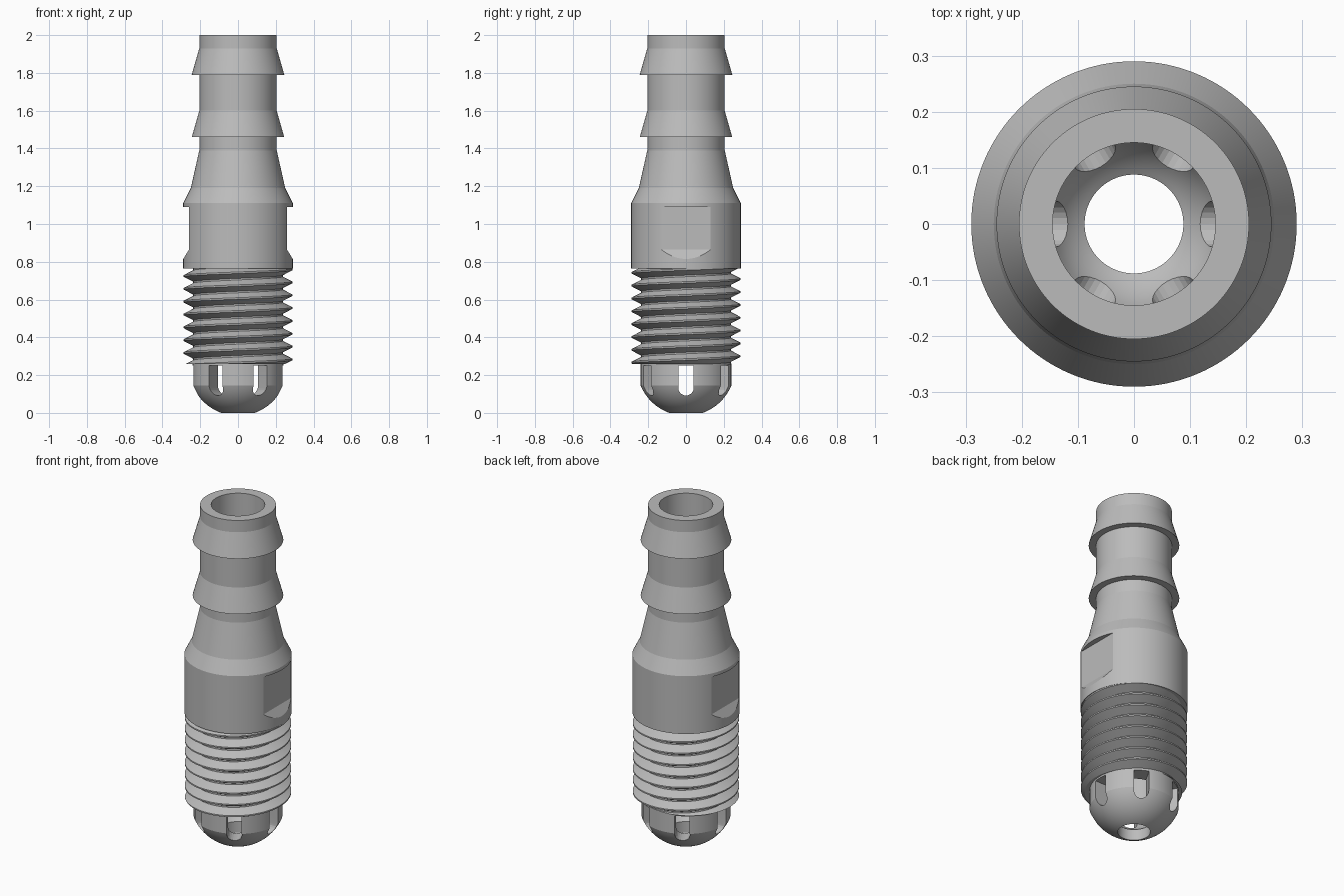
import bpy, bmesh
from math import pi, cos, sin, asin, acos
from mathutils import Matrix, Vector

if "Cube" in bpy.data.objects:
    bpy.data.objects.remove(bpy.data.objects["Cube"])

metal = bpy.data.materials.new("grey metal")
metal.use_nodes = True
GREY = (0.5, 0.5, 0.5, 1)
metal.diffuse_color = GREY
metal.node_tree.nodes["Principled BSDF"].inputs["Base Color"].default_value = GREY

SEGMENTS = 128
CORE, COLLAR, BORE, NOSE, DRAIN = 0.236, 0.29, 0.145, 0.24, 0.088
THREAD_LOW, THREAD_TOP = 0.26, 0.765


def finish(name, bm):
    bmesh.ops.recalc_face_normals(bm, faces=bm.faces)
    mesh = bpy.data.meshes.new(name)
    bm.to_mesh(mesh)
    bm.free()
    mesh.materials.append(metal)
    obj = bpy.data.objects.new(name, mesh)
    bpy.context.collection.objects.link(obj)
    return obj


def shade(obj):
    bpy.ops.object.select_all(action='DESELECT')
    obj.select_set(True)
    bpy.context.view_layer.objects.active = obj
    bpy.ops.object.shade_smooth_by_angle(angle=0.2)


def arc(centre_z, radius, start, end, steps):
    """Points (r, z) on a sphere section; angle is measured from straight down."""
    angles = [start + (end - start) * i / steps for i in range(steps + 1)]
    return [(radius * sin(a), centre_z - radius * cos(a)) for a in angles]


def lathe(name, profile):
    bm = bmesh.new()
    rings = []
    for i in range(SEGMENTS):
        a = 2 * pi * i / SEGMENTS
        rings.append([bm.verts.new((r * cos(a), r * sin(a), z)) for r, z in profile])
    n = len(profile)
    for i in range(SEGMENTS):
        a, b = rings[i], rings[(i + 1) % SEGMENTS]
        for j in range(n):
            k = (j + 1) % n
            bm.faces.new((a[j], b[j], b[k], a[k]))
    return finish(name, bm)


def add_prism(bm, outline, direction, turn):
    """Extrude a closed outline along a direction, then turn it about z."""
    spin = Matrix.Rotation(turn, 3, 'Z')
    near = [bm.verts.new(spin @ Vector(p)) for p in outline]
    far = [bm.verts.new(spin @ (Vector(p) + Vector(direction))) for p in outline]
    bm.faces.new(near)
    bm.faces.new(far[::-1])
    for i in range(len(near)):
        j = (i + 1) % len(near)
        bm.faces.new((near[i], far[i], far[j], near[j]))


# Hollow body: rounded nose, thread core, collar, taper and two hose barbs
dome_r = 0.26
dome = arc(0.2444, dome_r, asin(DRAIN / dome_r), asin(NOSE / dome_r), 14)
dome[0] = (DRAIN, 0)
outer = dome + [
    (NOSE, THREAD_LOW), (CORE, THREAD_LOW), (CORE, THREAD_TOP),
    (COLLAR, THREAD_TOP), (COLLAR, 1.11), (0.25, 1.19), (0.205, 1.39)]
for barb_z in (1.46, 1.79):
    outer += [(0.205, barb_z), (0.245, barb_z), (0.205, barb_z + 0.14)]
outer.append((0.205, 2))
cup_r = 0.16
cup = arc(0.2, cup_r, asin(BORE / cup_r), asin(DRAIN / cup_r), 8)
body = lathe("hose_fitting_body", outer + [(BORE, 2)] + cup)

# Cutters: six round-bottomed nose slots and two wrench flats
cut = bmesh.new()
half, low, high = 0.041, 0.133, 0.25
slot = [(0.08, half, high), (0.08, -half, high)]
slot += [(0.08, -half * cos(pi * i / 12), low - half * sin(pi * i / 12)) for i in range(13)]
for k in range(6):
    add_prism(cut, slot, (0.3, 0, 0), k * pi / 3)
flat = [(0.259, -0.4, 1.09), (0.4, -0.4, 1.09), (0.4, -0.4, 0.638), (0.259, -0.4, 0.865)]
for k in range(2):
    add_prism(cut, flat, (0, 0.8, 0), k * pi)
cutter = finish("slot_and_flat_cutter", cut)
cutter.hide_render = True

boolean = body.modifiers.new("openings", 'BOOLEAN')
boolean.operation = 'DIFFERENCE'
boolean.solver = 'EXACT'
boolean.object = cutter
bpy.context.view_layer.objects.active = body
bpy.ops.object.modifier_apply(modifier=boolean.name)
bpy.data.objects.remove(cutter)
shade(body)

# Right-handed screw thread, clipped flat at both ends
PITCH, ROOT, CREST = 0.068, 0.237, 0.288
LAND = 0.06  # half width of the flat crest and root, as a share of the pitch


def thread_radius(phase):
    """Radius at a share of one pitch away from the crest."""
    d = abs((phase + 0.5) % 1 - 0.5)
    t = min(max((d - LAND) / (0.5 - 2 * LAND), 0), 1)
    return CREST + (ROOT - CREST) * t


bm = bmesh.new()
nodes = [turn + s for turn in range(-2, 10) for s in (-0.5 + LAND, -LAND, LAND, 0.5 - LAND)]
start_z = 0.725 - 7 * PITCH
columns = []
for i in range(SEGMENTS + 1):
    a = 2 * pi * i / SEGMENTS
    helix_z = start_z + PITCH * (a - pi) / (2 * pi)
    points = [(CORE, THREAD_LOW)]
    for node in nodes:
        z = min(max(helix_z + node * PITCH, THREAD_LOW), THREAD_TOP)
        points.append((thread_radius((z - helix_z) / PITCH), z))
    points.append((CORE, THREAD_TOP))
    columns.append([bm.verts.new((r * cos(a), r * sin(a), z)) for r, z in points])
for a, b in zip(columns, columns[1:]):
    for j in range(len(a) - 1):
        bm.faces.new((a[j], b[j], b[j + 1], a[j + 1]))
bmesh.ops.remove_doubles(bm, verts=bm.verts, dist=0.00001)
bmesh.ops.dissolve_degenerate(bm, edges=bm.edges, dist=0.00001)
thread = finish("screw_thread", bm)
shade(thread)
